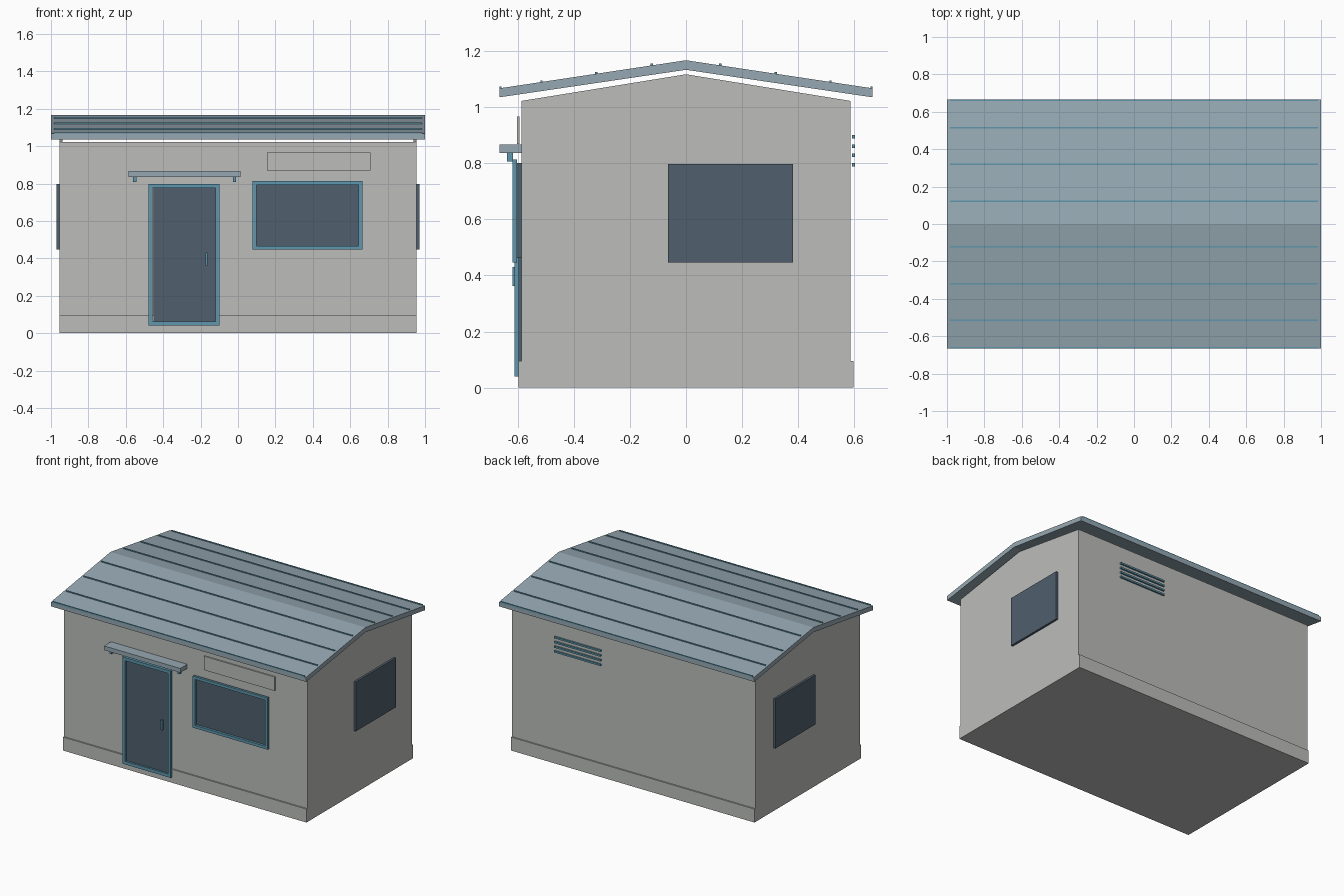
import bpy
import bmesh

if "Cube" in bpy.data.objects:
    bpy.data.objects.remove(bpy.data.objects["Cube"])


def material(name, rgb):
    m = bpy.data.materials.new(name)
    m.diffuse_color = (*rgb, 1.0)
    m.use_nodes = True
    m.node_tree.nodes["Principled BSDF"].inputs["Base Color"].default_value = m.diffuse_color
    return m


WALL = material("warm_grey_wall", (0.503, 0.515, 0.491))
ROOF = material("pale_blue_metal", (0.305, 0.392, 0.445))
GLASS = material("dark_slate", (0.080, 0.117, 0.156))
TRIM = material("teal_trim", (0.114, 0.305, 0.413))


def finish(name, bm, mat):
    bmesh.ops.recalc_face_normals(bm, faces=bm.faces)
    me = bpy.data.meshes.new(name)
    bm.to_mesh(me)
    bm.free()
    me.materials.append(mat)
    ob = bpy.data.objects.new(name, me)
    bpy.context.collection.objects.link(ob)
    return ob


def extrude_x(name, profile, x0, x1, mat):
    """Extrude a closed (y, z) profile from x0 to x1."""
    bm = bmesh.new()
    a = [bm.verts.new((x0, y, z)) for y, z in profile]
    b = [bm.verts.new((x1, y, z)) for y, z in profile]
    n = len(profile)
    bm.faces.new(a)
    bm.faces.new(b)
    for i in range(n):
        j = (i + 1) % n
        bm.faces.new((a[i], a[j], b[j], b[i]))
    return finish(name, bm, mat)


def box(name, x, y, z, mat):
    return extrude_x(name, [(y[0], z[0]), (y[1], z[0]), (y[1], z[1]), (y[0], z[1])], x[0], x[1], mat)


def frame(name, x, y, z, w, mat):
    """Rectangular frame in the xz plane with bars of width w."""
    bm = bmesh.new()
    rings = []
    for yy in y:
        for d in (0, w):
            rings.append([bm.verts.new((px, yy, pz)) for px, pz in (
                (x[0] + d, z[0] + d), (x[1] - d, z[0] + d),
                (x[1] - d, z[1] - d), (x[0] + d, z[1] - d))])
    fo, fi, bo, bi = rings
    for r, s in ((fo, fi), (bo, bi), (fo, bo), (fi, bi)):
        for i in range(4):
            j = (i + 1) % 4
            bm.faces.new((r[i], r[j], s[j], s[i]))
    return finish(name, bm, mat)


# Plinth and walls
HX, HY = 0.955, 0.587
box("plinth", (-HX, HX), (-0.597, 0.597), (0, 0.095), WALL)
box("wall_core", (-HX + 0.016, HX - 0.016), (-HY, HY), (0.095, 1.022), WALL)
gable = [(-HY, 0.095), (HY, 0.095), (HY, 1.022), (0, 1.117), (-HY, 1.022)]
for side, s in (("left", -1), ("right", 1)):
    extrude_x(side + "_gable_wall", gable, s * (HX - 0.016), s * HX, WALL)
    # Side window plate
    box(side + "_window", (s * HX, s * 0.97), (-0.065, 0.382), (0.447, 0.797), GLASS)

# Pitched roof with raised seams
RY, RIDGE, EAVE = 0.665, 1.167, 1.067
extrude_x("roof", [(-RY, 1.035), (0, 1.133), (RY, 1.035), (RY, EAVE), (0, RIDGE), (-RY, EAVE)],
          -1, 1, ROOF)
for s in (-1, 1):
    for y in (0.122, 0.32, 0.515, 0.661):
        z = RIDGE - (RIDGE - EAVE) * y / RY
        box("roof_seam", (-0.985, 0.985), (s * y - 0.004, s * y + 0.004), (z - 0.006, z + 0.006), TRIM)

# Door with frame and handle
box("door", (-0.453, -0.121), (-0.599, -HY), (0.053, 0.786), GLASS)
frame("door_frame", (-0.478, -0.099), (-0.612, -0.595), (0.04, 0.797), 0.022, TRIM)
box("door_handle", (-0.175, -0.163), (-0.618, -0.599), (0.362, 0.43), TRIM)

# Front window
box("front_window", (0.097, 0.646), (-0.602, -HY), (0.462, 0.8), GLASS)
frame("front_window_frame", (0.078, 0.665), (-0.619, -0.602), (0.447, 0.813), 0.02, TRIM)

# Canopy over the door
box("canopy", (-0.585, 0.013), (-0.665, -HY), (0.836, 0.866), ROOF)
for x in (-0.553, -0.019):
    box("canopy_bracket", (x - 0.009, x + 0.009), (-0.637, -0.617), (0.807, 0.836), TRIM)

# Blank panel above the window
box("sign_panel", (0.155, 0.708), (-0.602, -0.593), (0.869, 0.967), WALL)

# Vent slats on the back
for z in (0.795, 0.828, 0.861, 0.895):
    box("vent_slat", (0.25, 0.612), (0.592, 0.603), (z - 0.006, z + 0.006), TRIM)
